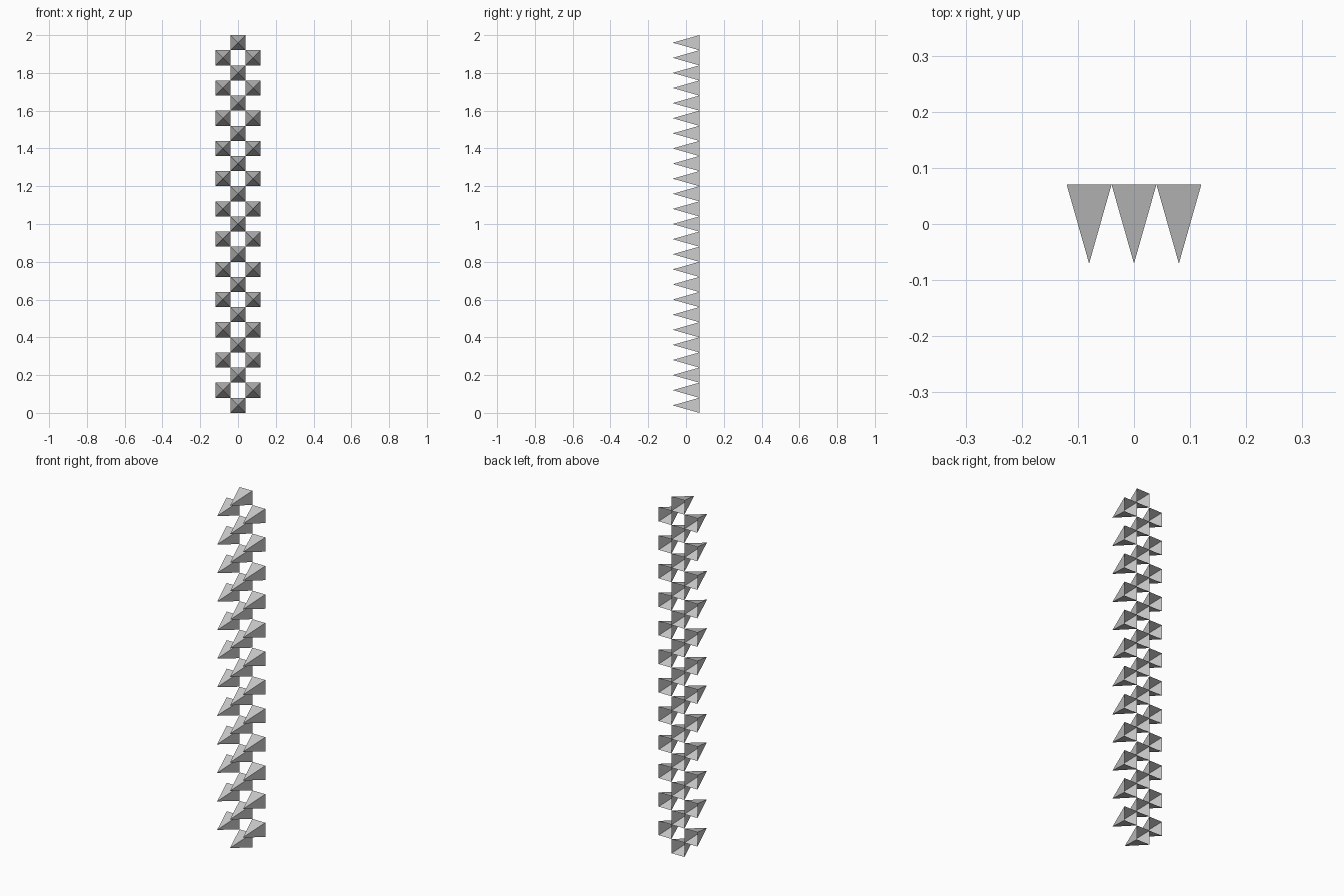
import bpy

if "Cube" in bpy.data.objects:
    bpy.data.objects.remove(bpy.data.objects["Cube"])

S = 0.08      # base width of one spike
D = 0.0705    # half depth of a spike
ROWS = 25


def spike(name, x, z):
    """Hollow four-sided spike, open at the back, tip facing the front."""
    h = S / 2
    verts = [(x - h, D, z - h), (x + h, D, z - h),
             (x + h, D, z + h), (x - h, D, z + h), (x, -D, z)]
    faces = [(i, (i + 1) % 4, 4) for i in range(4)]
    mesh = bpy.data.meshes.new(name)
    mesh.from_pydata(verts, [], faces)
    obj = bpy.data.objects.new(name, mesh)
    bpy.context.collection.objects.link(obj)


# Checkerboard strip: centre spikes alternate with pairs of side spikes
for row in range(ROWS):
    z = S * (row + 0.5)
    if row % 2 == 0:
        spike("centre_spike", 0, z)
    else:
        spike("left_spike", -S, z)
        spike("right_spike", S, z)
